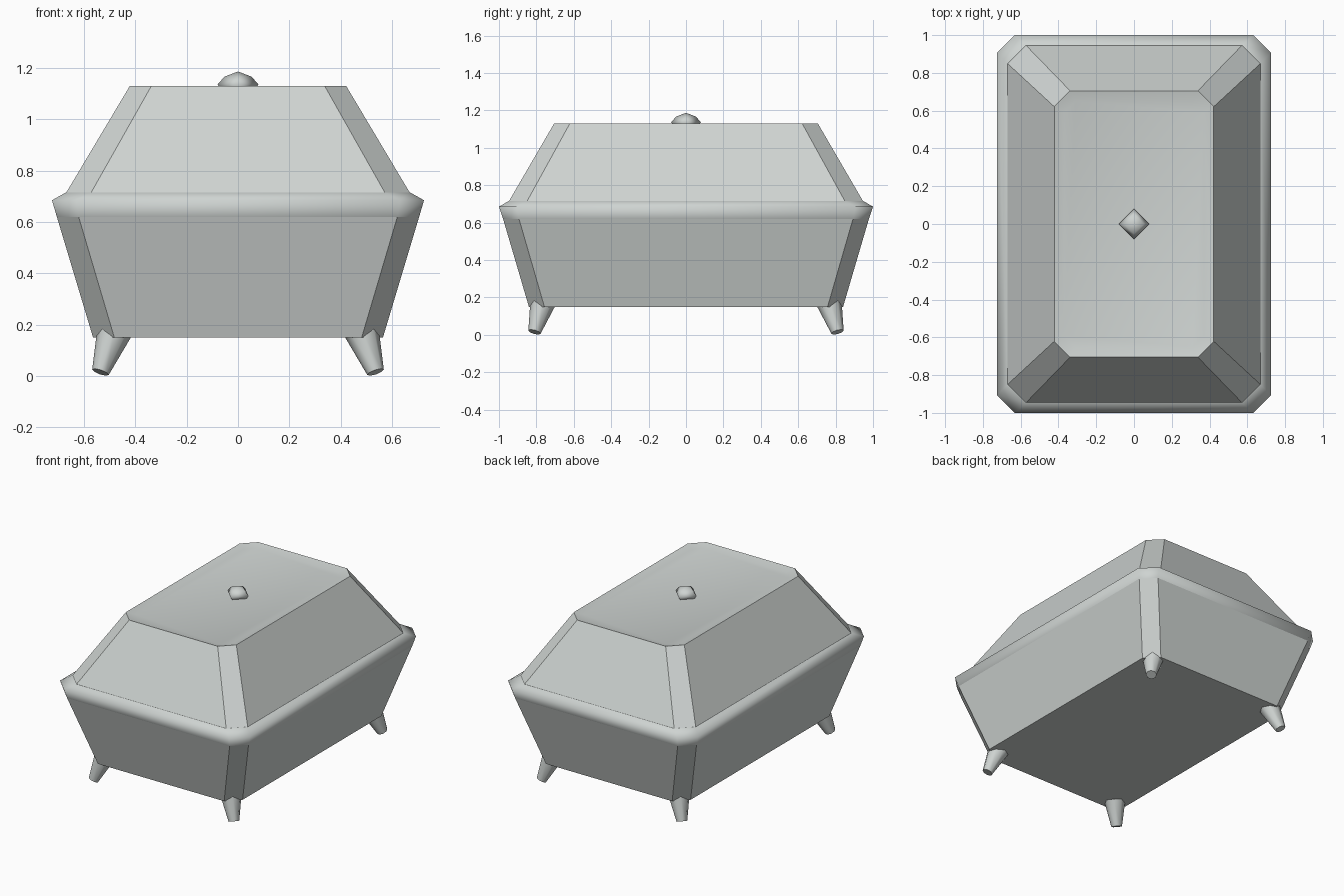
import bpy, bmesh
from mathutils import Vector, Matrix

cube = bpy.data.objects.get("Cube")
if cube:
    bpy.data.objects.remove(cube, do_unlink=True)

grey = bpy.data.materials.new("pale grey")
grey.use_nodes = True
COLOUR = (0.62, 0.655, 0.64, 1)
grey.diffuse_color = COLOUR
grey.node_tree.nodes["Principled BSDF"].inputs["Base Color"].default_value = COLOUR


def finish(name, bm):
    bmesh.ops.recalc_face_normals(bm, faces=bm.faces)
    mesh = bpy.data.meshes.new(name)
    bm.to_mesh(mesh)
    bm.free()
    mesh.materials.append(grey)
    obj = bpy.data.objects.new(name, mesh)
    bpy.context.collection.objects.link(obj)
    return obj


def octagon(bm, x, y, z, cut):
    """Rectangle ring with cut corners, counter-clockwise."""
    pts = [(x, -y + cut), (x, y - cut), (x - cut, y), (cut - x, y),
           (-x, y - cut), (-x, cut - y), (cut - x, -y), (x - cut, -y)]
    return [bm.verts.new((px, py, z)) for px, py in pts]


def loft(name, sections, smooth_bands=(), smooth_top=False):
    """Stack cut-corner sections (half x, half y, z, cut) into a solid."""
    bm = bmesh.new()
    rings = [octagon(bm, *s) for s in sections]
    for band, (a, b) in enumerate(zip(rings, rings[1:])):
        for i in range(8):
            j = (i + 1) % 8
            face = bm.faces.new((a[i], a[j], b[j], b[i]))
            face.smooth = band in smooth_bands
    bm.faces.new(rings[0][::-1])
    bm.faces.new(rings[-1]).smooth = smooth_top
    return finish(name, bm)


# Tapered lower body with a softly rounded rim
loft("body", [
    (0.565, 0.84, 0.15, 0.083),
    (0.706, 0.978, 0.62, 0.085),
    (0.725, 1.0, 0.685, 0.094),
    (0.67, 0.947, 0.716, 0.097),
], smooth_bands=(1, 2))

# Sloping lid with a shallow dished top
loft("lid", [
    (0.67, 0.947, 0.714, 0.097),
    (0.422, 0.705, 1.13, 0.084),
    (0.37, 0.65, 1.116, 0.06),
], smooth_bands=(1,), smooth_top=True)

# Four-sided faceted knob
bm = bmesh.new()
rings = []
for r, z in ((0.06, 1.11), (0.08, 1.137), (0.052, 1.167)):
    rings.append([bm.verts.new(p) for p in
                  ((r, 0, z), (0, r, z), (-r, 0, z), (0, -r, z))])
tip = bm.verts.new((0, 0, 1.187))
for i in range(4):
    j = (i + 1) % 4
    for a, b in zip(rings, rings[1:]):
        bm.faces.new((a[i], a[j], b[j], b[i])).smooth = True
    bm.faces.new((rings[-1][i], rings[-1][j], tip)).smooth = True
bm.faces.new(rings[0][::-1])
finish("knob", bm)

# Splayed tapering feet under the cut corners
for sx, side in ((1, "left"), (-1, "right")):
    for sy, end in ((1, "back"), (-1, "front")):
        bottom = Vector((0.536 * sx, 0.81 * sy, 0.015))
        top = Vector((0.483 * sx, 0.766 * sy, 0.17))
        axis = top - bottom
        turn = Vector((0, 0, 1)).rotation_difference(axis).to_matrix().to_4x4()
        bm = bmesh.new()
        bmesh.ops.create_cone(
            bm, cap_ends=True, segments=8, radius1=0.034, radius2=0.068,
            depth=axis.length,
            matrix=Matrix.Translation((top + bottom) / 2) @ turn)
        for face in bm.faces:
            face.smooth = len(face.verts) == 4
        finish(f"{end}_{side}_foot", bm)
